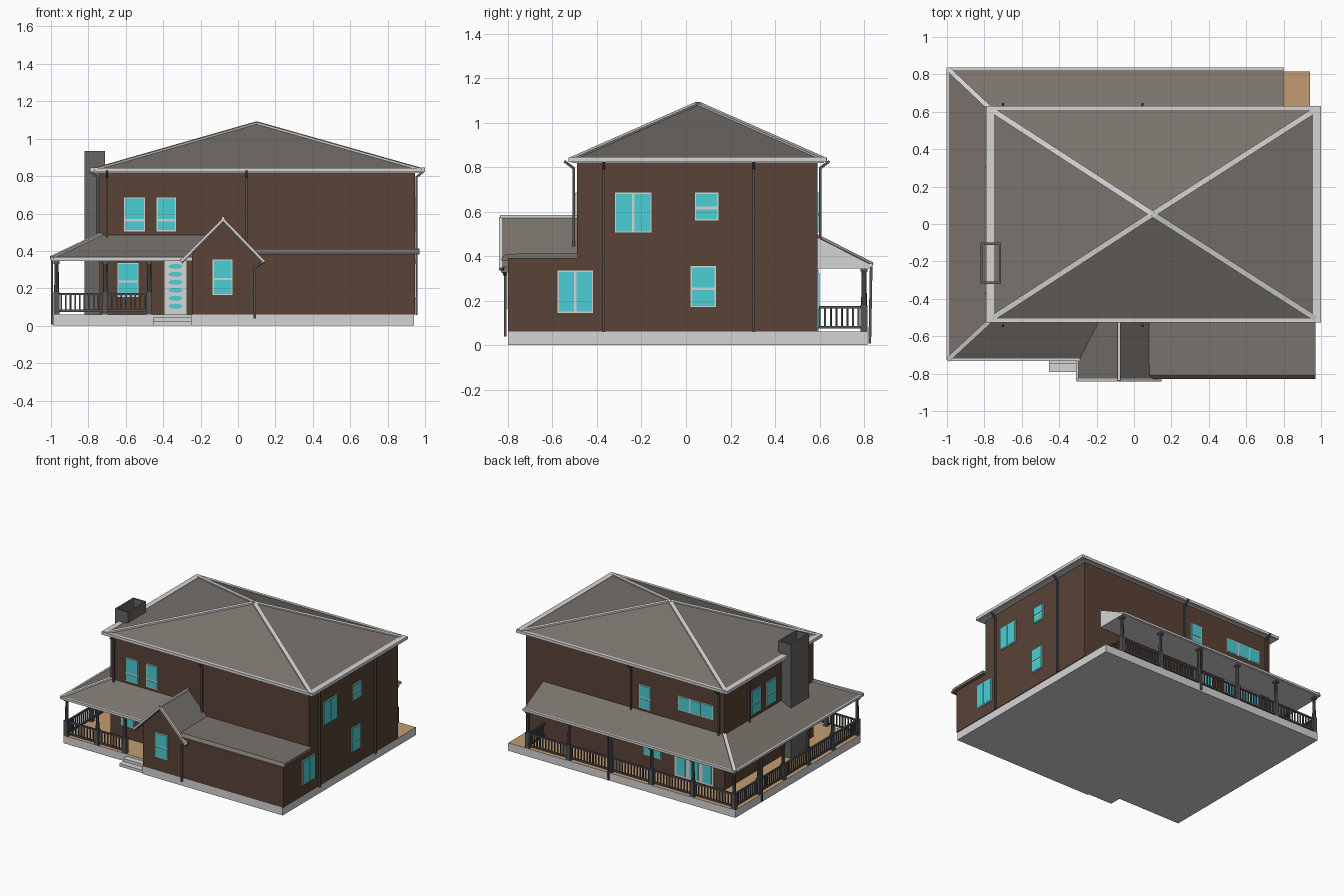
import bpy, bmesh, math
from mathutils import Vector, Matrix

if "Cube" in bpy.data.objects:
    bpy.data.objects.remove(bpy.data.objects["Cube"])

def material(name, r, g, b):
    m = bpy.data.materials.new(name)
    m.diffuse_color = (r, g, b, 1)
    m.use_nodes = True
    m.node_tree.nodes["Principled BSDF"].inputs["Base Color"].default_value = m.diffuse_color
    return m

WALL = material("brown_siding", .10, .055, .037)
ROOF = material("grey_shingle", .19, .17, .15)
TRIM = material("light_trim", .66, .66, .66)
GLASS = material("cyan_glass", .07, .62, .66)
WOOD = material("tan_deck", .55, .33, .17)
DARK = material("dark_metal", .09, .09, .09)
STONE = material("chimney_grey", .14, .13, .12)

def finish(name, bm, *mats):
    bmesh.ops.recalc_face_normals(bm, faces=bm.faces)
    me = bpy.data.meshes.new(name)
    bm.to_mesh(me)
    bm.free()
    for m in mats:
        me.materials.append(m)
    ob = bpy.data.objects.new(name, me)
    bpy.context.collection.objects.link(ob)
    return ob

def boxes(name, items, mat):
    """items: (x0, x1, y0, y1, z0, z1)"""
    bm = bmesh.new()
    for x0, x1, y0, y1, z0, z1 in items:
        mx = Matrix.Translation(((x0+x1)/2, (y0+y1)/2, (z0+z1)/2)) @ Matrix.Diagonal((x1-x0, y1-y0, z1-z0, 1))
        bmesh.ops.create_cube(bm, size=1, matrix=mx)
    return finish(name, bm, mat)

def beams(name, paths, w, h, mat):
    """Square bars along polylines"""
    bm = bmesh.new()
    for pts in paths:
        for a, b in zip(pts, pts[1:]):
            a, b = Vector(a), Vector(b)
            d = b - a
            mx = Matrix.Translation((a+b)/2) @ d.to_track_quat('Z', 'Y').to_matrix().to_4x4() @ Matrix.Diagonal((w, h, d.length + .004, 1))
            bmesh.ops.create_cube(bm, size=1, matrix=mx)
    return finish(name, bm, mat)

def extrude(name, pts, vec, *mats):
    """Closed polygon swept along vec"""
    bm = bmesh.new()
    f = bm.faces.new([bm.verts.new(p) for p in pts])
    r = bmesh.ops.extrude_face_region(bm, geom=[f])
    bmesh.ops.translate(bm, vec=vec, verts=[v for v in r['geom'] if isinstance(v, bmesh.types.BMVert)])
    return finish(name, bm, *mats)

# foundation with deck-coloured top
base = [(-.99, -.70), (-.25, -.70), (-.25, -.80), (.94, -.80), (.94, .815), (-.99, .815)]
found = extrude("foundation", [(x, y, 0) for x, y in base], (0, 0, .06), TRIM, WOOD)
for p in found.data.polygons:
    if p.normal.z > .5:
        p.material_index = 1
boxes("front_steps", [(-.455, -.245, -.79, -.69, 0, .022), (-.455, -.245, -.745, -.69, 0, .043)], TRIM)

# walls
boxes("main_walls", [(-.74, .945, -.49, .59, .06, .82)], WALL)
boxes("side_wing_walls", [(.05, .945, -.80, -.48, .06, .395)], WALL)
extrude("gable_walls", [(x, -.80, z) for x, z in [(-.245, .06), (.085, .06), (.085, .385), (-.08, .55), (-.245, .385)]],
        (0, .32, 0), WALL)

# main pyramid roof
X0, X1, Y0, Y1, ZE = -.775, .985, -.515, .62, .835
APEX = (.1, .053, 1.085)
corners = [(X0, Y0, ZE), (X1, Y0, ZE), (X1, Y1, ZE), (X0, Y1, ZE)]
bm = bmesh.new()
vs = [bm.verts.new(c) for c in corners]
top = bm.verts.new(APEX)
bm.faces.new(vs).material_index = 1
for i in range(4):
    bm.faces.new((vs[i], vs[(i+1) % 4], top))
finish("main_roof", bm, ROOF, TRIM)
beams("main_hip_caps", [[c, APEX] for c in corners], .03, .012, TRIM)
boxes("main_soffit", [(X0, X1, Y0, Y1, .818, ZE - .001)], TRIM)
boxes("main_gutters", [(-.79, -.748, Y0-.004, Y1+.004, .822, .845), (.958, 1, Y0-.004, Y1+.004, .822, .845),
                       (-.79, 1, Y0-.012, Y0+.01, .822, .843), (-.79, 1, Y1-.01, Y1+.012, .822, .843)], TRIM)

# wrap-around porch roof
outer = [(-.17, -.725), (-.995, -.725), (-.995, .83), (.8, .83)]
inner = [(-.17, -.485), (-.735, -.485), (-.735, .585), (.8, .585)]
bm = bmesh.new()
rows = [[bm.verts.new((*o, .362)), bm.verts.new((*i, .487)), bm.verts.new((*i, .345)), bm.verts.new((*o, .345))]
        for o, i in zip(outer, inner)]
for a, b in zip(rows, rows[1:]):
    for k in range(4):
        f = bm.faces.new((a[k], b[k], b[(k+1) % 4], a[(k+1) % 4]))
        f.material_index = 0 if k == 0 else 1
for r in (rows[0], rows[-1]):
    bm.faces.new(r).material_index = 1
finish("porch_roof", bm, ROOF, TRIM)
beams("porch_gutter", [[(x, y, .359) for x, y in outer]], .014, .016, TRIM)
beams("porch_hip_caps", [[(*outer[k], .366), (*inner[k], .49)] for k in (1, 2)], .025, .012, TRIM)

# entrance gable roof
V = [(-.30, .355), (-.08, .577), (.14, .35)]
extrude("gable_roof", [(x, -.832, z) for x, z in V] + [(x, -.832, z - .025) for x, z in reversed(V)], (0, .345, 0), ROOF)
beams("gable_trim", [[(x, -.834, z - .008) for x, z in V], [(-.302, -.832, .35), (-.302, -.73, .35)],
                     [(-.08, -.834, .577), (-.08, -.49, .577)]], .014, .014, TRIM)

# low roof of the side wing
extrude("side_wing_roof", [(.08, y, z) for y, z in [(-.80, .38), (-.83, .38), (-.83, .39), (-.81, .41), (-.485, .412), (-.485, .39), (-.80, .39)]],
        (.89, 0, 0), ROOF)

# hollow chimney
cx0, cx1, cy0, cy1, t = -.82, -.71, -.32, -.10, .012
boxes("chimney", [(cx0, cx0+t, cy0, cy1, .06, .935), (cx1-t, cx1, cy0, cy1, .06, .935),
                  (cx0+t, cx1-t, cy0, cy0+t, .06, .935), (cx0+t, cx1-t, cy1-t, cy1, .06, .935)], STONE)

# porch posts
posts = [(-.71, -.69), (-.475, -.69)]
posts += [(-.97, .80 - .298*i) for i in range(6)]
posts += [(.78 - .35*i, .80) for i in range(5)]
def sq(x, y, r, z0, z1):
    return (x-r, x+r, y-r, y+r, z0, z1)
boxes("post_bases", [sq(x, y, .016, .06, .18) for x, y in posts] + [sq(x, y, .016, .33, .348) for x, y in posts], DARK)
bm = bmesh.new()
for x, y in posts:
    bmesh.ops.create_cone(bm, cap_ends=True, segments=8, radius1=.013, radius2=.011, depth=.17,
                          matrix=Matrix.Translation((x, y, .255)))
finish("post_shafts", bm, DARK)

# railings
runs = [((-.97, -.69), (-.475, -.69)), ((-.97, -.69), (-.97, .80)), ((-.97, .80), (.78, .80)), ((.78, .80), (.78, .60))]
beams("rails", [[(*a, z), (*b, z)] for a, b in runs for z in (.08, .17)], .012, .012, DARK)
bars = []
for a, b in runs:
    a, b = Vector(a), Vector(b)
    n = round((b-a).length / .025)
    for i in range(1, n):
        p = a.lerp(b, i/n)
        bars.append(sq(p.x, p.y, .004, .08, .17))
boxes("balusters", bars, DARK)

# windows: frame plate with panes on top; panes are fractions (u0, u1, v0, v1)
STACK = [(0, 1, 0, .45), (0, 1, .45, 1)]
PAIR = [(0, .5, 0, 1), (.5, 1, 0, 1)]
TRIPLE = [(i/3, (i+1)/3, 0, 1) for i in range(3)]
LOW = [(0, 1, 0, .33), (0, 1, .33, 1)]

def window(name, side, plane, u0, u1, z0, z1, panes, m=.006):
    s = 1 if side in ("right", "back") else -1
    def plate(a, b, c, d, depth):
        lo, hi = sorted((plane - s*.01, plane + s*depth))
        return (a, b, lo, hi, c, d) if side in ("front", "back") else (lo, hi, a, b, c, d)
    boxes(name + "_frame", [plate(u0, u1, z0, z1, .006)], TRIM)
    w, h = u1-u0, z1-z0
    boxes(name + "_glass", [plate(u0+w*a+m, u0+w*b-m, z0+h*c+m, z0+h*d-m, .009) for a, b, c, d in panes], GLASS)

window("front_upper_window_a", "front", -.49, -.61, -.497, .505, .685, LOW)
window("front_upper_window_b", "front", -.49, -.435, -.332, .505, .685, LOW)
window("front_porch_window", "front", -.49, -.645, -.532, .155, .335, STACK)
window("gable_window", "front", -.80, -.135, -.03, .165, .355, STACK)
window("wing_window", "right", .945, -.577, -.417, .145, .335, PAIR)
window("right_upper_pair", "right", .945, -.32, -.154, .505, .685, PAIR)
window("right_upper_window", "right", .945, .04, .146, .56, .685, STACK)
window("right_lower_window", "right", .945, .02, .135, .17, .355, STACK)
window("back_upper_window", "back", .59, -.12, -.02, .505, .685, STACK)
window("back_wide_window", "back", .59, -.65, -.35, .575, .685, TRIPLE)
window("back_lower_window", "back", .59, -.21, -.05, .155, .33, PAIR)
window("back_glass_door", "back", .59, -.65, -.32, .06, .34, TRIPLE, .018)
window("left_upper_window_a", "left", -.74, .15, .27, .51, .695, STACK)
window("left_upper_window_b", "left", -.74, -.035, .085, .51, .695, STACK)

# front door with six oval lights
boxes("front_door", [(-.395, -.272, -.50, -.48, .06, .35)], TRIM)
bm = bmesh.new()
for i in range(6):
    mx = Matrix.Translation((-.334, -.50, .105 + .0425*i)) @ Matrix.Diagonal((.037, 1, .013, 1)) @ Matrix.Rotation(math.pi/2, 4, 'X')
    bmesh.ops.create_cone(bm, cap_ends=True, segments=16, radius1=1, radius2=1, depth=.008, matrix=mx)
finish("front_door_lights", bm, GLASS)

# downspouts
def spout(ax, ay, bx, by, z0):
    return [(ax, ay, .825), (bx, by, .795), (bx, by, z0)]
pipes = []
for x, z0 in ((-.70, .46), (.045, .41)):
    pipes += [spout(x, -.545, x, -.505, z0), spout(x, .643, x, .603, .47)]
for y in (-.37, .305):
    pipes += [spout(.99, y, .955, y, .06), spout(-.79, y, -.752, y, .46)]
pipes += [[(.14, -.825, .345), (.09, -.812, .315), (.09, -.812, .04)],
          [(.08, .832, .35), (.08, .826, .01)], [(-.994, .5, .35), (-.994, .5, .01)]]
beams("downspouts", pipes, .012, .012, DARK)
